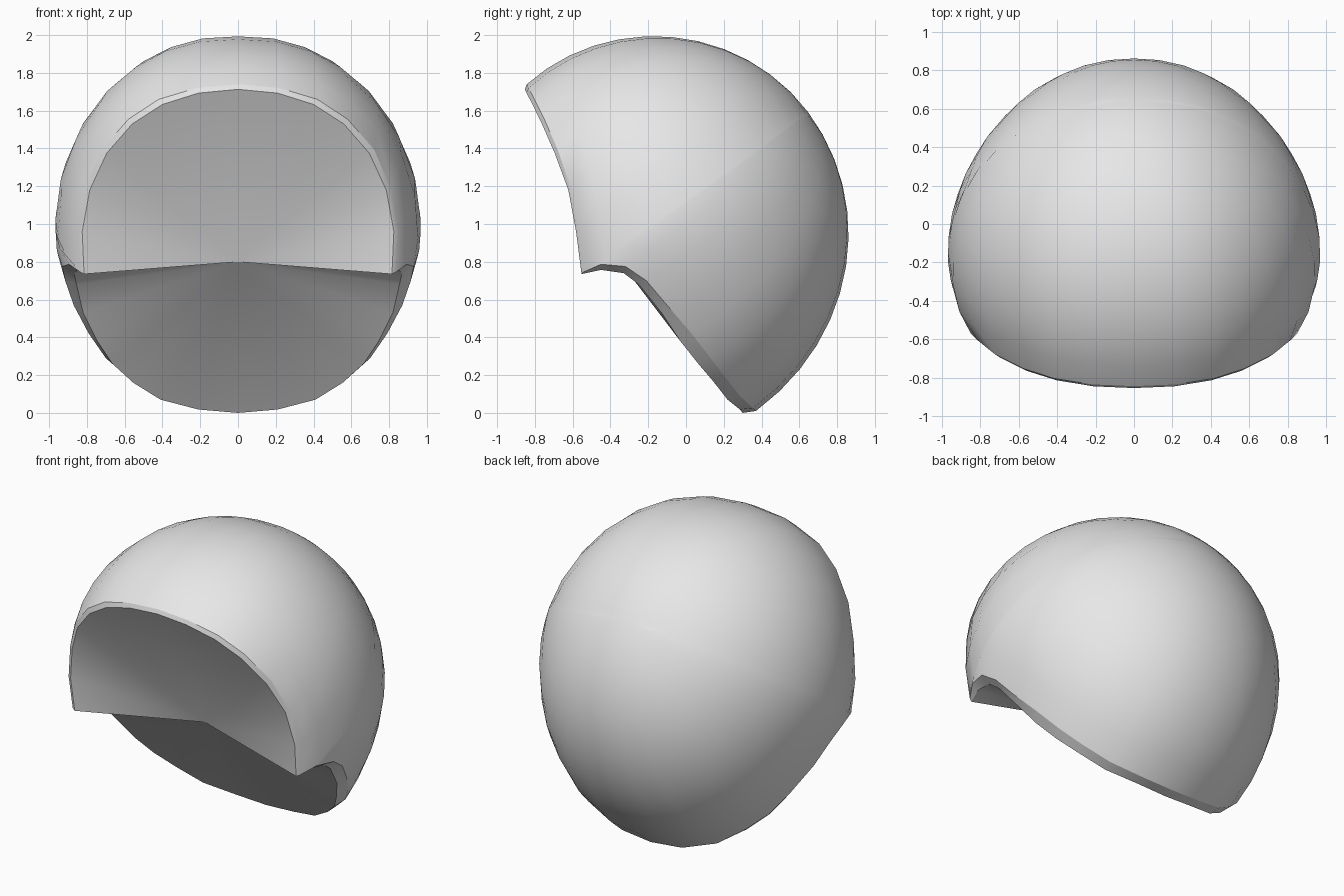
import bpy, bmesh, math
from mathutils import Vector

if "Cube" in bpy.data.objects:
    bpy.data.objects.remove(bpy.data.objects["Cube"])

# Half rims from the brow centre, down the side, to the nape centre
OUTER = [(0, -.843, 1.74), (.22, -.834, 1.72), (.42, -.802, 1.66), (.58, -.75, 1.555),
         (.72, -.68, 1.395), (.81, -.607, 1.19), (.85, -.567, .96), (.835, -.545, .745),
         (.895, -.45, .787), (.93, -.32, .775), (.915, -.21, .70), (.87, -.10, .57),
         (.79, .03, .42), (.70, .13, .29), (.58, .21, .185), (.43, .29, .085),
         (.22, .355, .025), (0, .37, .01)]
INNER = [(0, -.853, 1.713), (.21, -.844, 1.693), (.40, -.813, 1.633), (.56, -.763, 1.53),
         (.695, -.695, 1.375), (.785, -.623, 1.18), (.825, -.582, .96), (.815, -.553, .735),
         (.85, -.45, .757), (.868, -.33, .74), (.855, -.25, .68), (.82, -.13, .53),
         (.745, -.03, .38), (.665, .065, .26), (.555, .15, .16), (.41, .22, .07),
         (.21, .285, .018), (0, .30, 0)]
CENTRE = Vector((0, -.2, 1))
RADII = Vector((.98, 1.045, 1.01))
APEX = (0, -.35, .80)
POLE = Vector((0, .81, .59)).normalized()
RINGS = 12


def mirrored(half):
    """Close a half rim into a full loop across x = 0."""
    return half + [(-x, y, z) for x, y, z in half[-2:0:-1]]


def shell_point(rim, t):
    """Point on the rounded shell, from the pole (t=0) to a rim point (t=1)."""
    d = Vector(rim) - CENTRE
    d = Vector([a / r for a, r in zip(d, RADII)])
    # Nape flares gradually, cheeks tuck in only near the rim
    power = 2.2 if d.length > 1 else 1.8 + 4 * abs(rim[0])
    bulge = 1 + (d.length - 1) * t ** power
    d.normalize()
    angle = POLE.angle(d)
    u = (POLE * math.sin((1 - t) * angle) + d * math.sin(t * angle)) / math.sin(angle)
    return CENTRE + Vector([a * r for a, r in zip(u * bulge, RADII)])


bm = bmesh.new()
outer, inner = mirrored(OUTER), mirrored(INNER)
n = len(outer)

# Rounded outer shell, then the narrow rim
pole = bm.verts.new(shell_point(outer[0], 0))
loops = [[bm.verts.new(shell_point(p, k / RINGS)) for p in outer] for k in range(1, RINGS + 1)]
loops.append([bm.verts.new(p) for p in inner])
apex = bm.verts.new(APEX)
for i in range(n):
    j = (i + 1) % n
    bm.faces.new((pole, loops[0][i], loops[0][j]))
    for a, b in zip(loops, loops[1:]):
        bm.faces.new((a[i], b[i], b[j], a[j]))
    # Hollow underside meeting at one inner point
    bm.faces.new((loops[-1][i], apex, loops[-1][j]))
    # Crisp rim edges, except the outer edge beside the cheeks
    bm.edges.get((loops[-1][i], loops[-1][j])).smooth = False
    mid = (loops[-2][i].co.z + loops[-2][j].co.z) / 2
    if not .8 < mid < 1.2:
        bm.edges.get((loops[-2][i], loops[-2][j])).smooth = False
bmesh.ops.recalc_face_normals(bm, faces=bm.faces)

mesh = bpy.data.meshes.new("helmet_shell")
bm.to_mesh(mesh)
bm.free()
shell = bpy.data.objects.new("helmet_shell", mesh)
bpy.context.collection.objects.link(shell)

grey = bpy.data.materials.new("light_grey")
grey.diffuse_color = (.8, .8, .8, 1)
grey.use_nodes = True
grey.node_tree.nodes["Principled BSDF"].inputs["Base Color"].default_value = grey.diffuse_color
mesh.materials.append(grey)

bpy.context.view_layer.objects.active = shell
shell.select_set(True)
bpy.ops.object.shade_smooth_by_angle(angle=math.radians(35), keep_sharp_edges=True)
